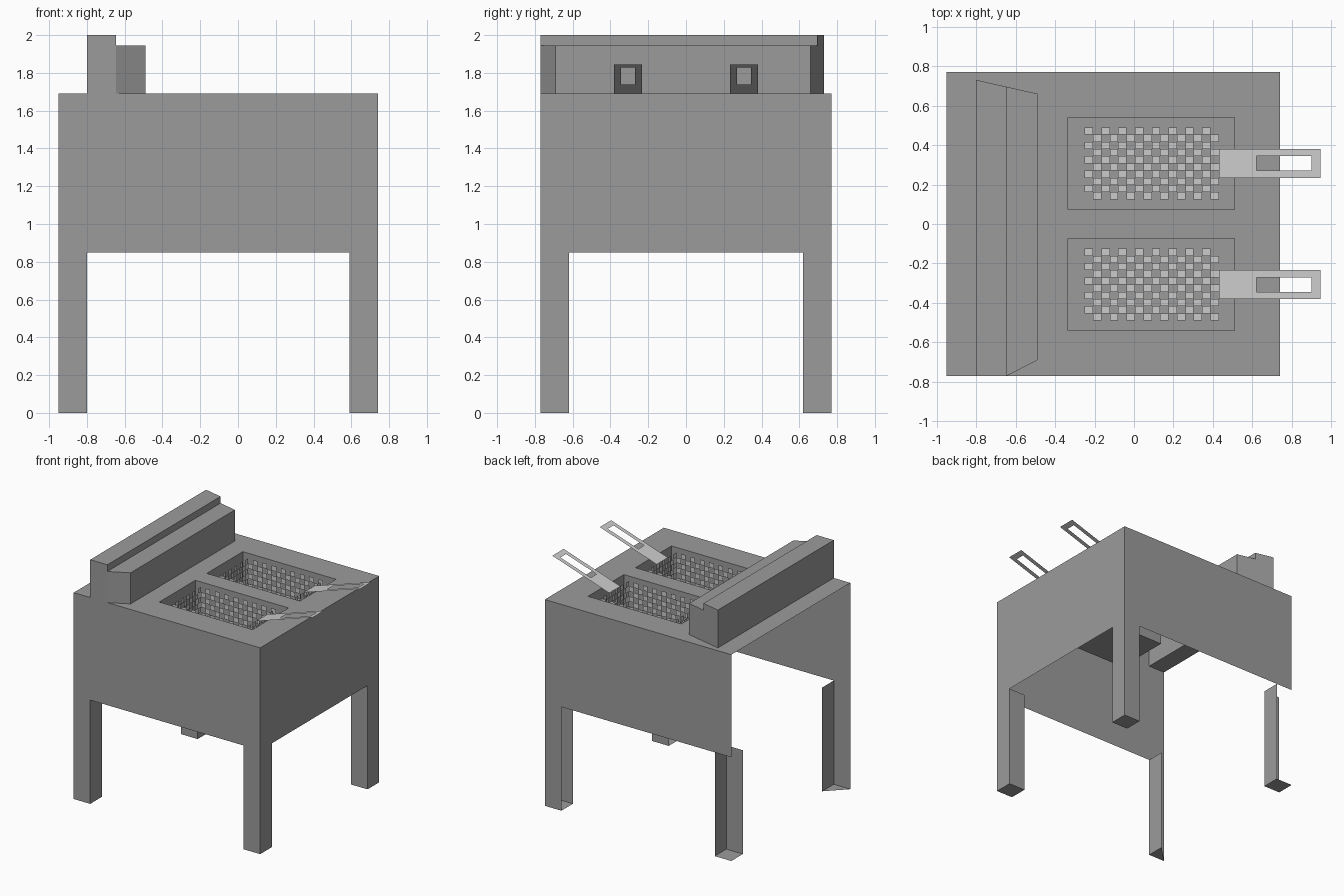
import bpy, bmesh
from mathutils import Vector

if "Cube" in bpy.data.objects:
    bpy.data.objects.remove(bpy.data.objects["Cube"])

X0, X1, Y = -0.95, 0.74, 0.77      # body footprint
TOP, LOW, LEG = 1.69, 0.85, 0.15   # body top, body underside, leg width
WELL_Z = 1.41


def material(name, v):
    m = bpy.data.materials.new(name)
    m.diffuse_color = (v, v, v, 1)
    m.use_nodes = True
    m.node_tree.nodes["Principled BSDF"].inputs["Base Color"].default_value = m.diffuse_color
    return m


DARK = material("dark_grey", 0.33)
LIGHT = material("light_grey", 0.8)


def finish(name, bm, mat):
    me = bpy.data.meshes.new(name)
    bmesh.ops.remove_doubles(bm, verts=bm.verts, dist=1e-5)
    bm.to_mesh(me)
    bm.free()
    me.materials.append(mat)
    ob = bpy.data.objects.new(name, me)
    bpy.context.collection.objects.link(ob)
    return ob


def face(bm, pts):
    return bm.faces.new([bm.verts.new(p) for p in pts])


def wall(bm, a, b, z0, z1):
    # vertical quad; outside is to the right of a -> b
    face(bm, [(*a, z0), (*b, z0), (*b, z1), (*a, z1)])


def rect(x0, x1, y0, y1):
    return [(x0, y0), (x1, y0), (x1, y1), (x0, y1)]


WELLS = [rect(-0.335, 0.51, c - 0.233, c + 0.233) for c in (-0.307, 0.307)]

# Top plate: outline notched around the hollow control box, with two well openings
bm = bmesh.new()
outline = [(X0, -Y), (-0.8, -Y), (-0.8, 0.73), (-0.645, 0.695), (-0.49, 0.66),
           (-0.49, -0.69), (-0.645, -Y), (X1, -Y), (X1, Y), (X0, Y)]
edges = []
for loop in [outline] + WELLS:
    vs = [bm.verts.new((x, y, TOP)) for x, y in loop]
    edges += [bm.edges.new((vs[i - 1], vs[i])) for i in range(len(vs))]
bmesh.ops.triangle_fill(bm, edges=edges, use_beauty=True, normal=(0, 0, 1))
for f in bm.faces:
    f.normal_update()
    if f.normal.z < 0:
        f.normal_flip()
finish("top_plate", bm, DARK)

# Body shell: three walls, open on the left and underneath
bm = bmesh.new()
for a, b in [((X0, -Y), (X1, -Y)), ((X1, -Y), (X1, Y)), ((X1, Y), (X0, Y))]:
    wall(bm, a, b, LOW, TOP)
finish("body_walls", bm, DARK)

# Oil wells
for name, w in zip(("front_well", "back_well"), WELLS):
    bm = bmesh.new()
    face(bm, [(x, y, WELL_Z) for x, y in w])
    for i in range(4):
        wall(bm, w[i], w[i - 1], WELL_Z, TOP)
    finish(name, bm, DARK)


# Legs: sides 0 = front, 1 = right, 2 = back; the left side is always open
def leg(name, x, y, sides, corners):
    bm = bmesh.new()
    c = rect(x, x + LEG, y, y + LEG)
    for s in sides:
        wall(bm, c[s], c[s + 1], 0, LOW)
    face(bm, [(*c[i], 0) for i in reversed(corners)])
    finish(name, bm, DARK)


leg("front_right_leg", X1 - LEG, -Y, (0, 1, 2), (0, 1, 2, 3))
leg("back_right_leg", X1 - LEG, Y - LEG, (0, 1, 2), (0, 1, 2, 3))
leg("back_left_leg", X0, Y - LEG, (0, 1), (0, 1, 2, 3))
leg("front_left_leg", X0, -Y, (0, 1), (0, 1, 2))

# Stepped control box with slanted ends
bm = bmesh.new()
tall = [(-0.8, -Y), (-0.645, -Y), (-0.645, 0.695), (-0.8, 0.73)]
low = [(-0.645, -Y), (-0.49, -0.69), (-0.49, 0.66), (-0.645, 0.695)]
for i in (0, 2, 3):
    wall(bm, tall[i], tall[(i + 1) % 4], TOP, 2.0)
wall(bm, tall[1], tall[2], 1.945, 2.0)
for i in (0, 1, 2):
    wall(bm, low[i], low[i + 1], TOP, 1.945)
face(bm, [(*p, 2.0) for p in tall])
face(bm, [(*p, 1.945) for p in low])
finish("control_box", bm, DARK)


# Checkered mesh panel
def mesh_panel(bm, o, u, v, nu, nv):
    o, u, v = Vector(o), Vector(u) / nu, Vector(v) / nv
    for i in range(nu):
        for j in range(nv):
            if (i + j) % 2:
                p = o + u * i + v * j
                face(bm, [p, p + u, p + u + v, p + v])


# Baskets and their flat looped handles
for side, c in (("front", -0.307), ("back", 0.307)):
    bm = bmesh.new()
    x0, x1, y0, y1, z0, z1 = -0.25, 0.43, c - 0.182, c + 0.182, 1.43, 1.677
    L, W, H = x1 - x0, y1 - y0, z1 - z0
    mesh_panel(bm, (x0, y0, z0), (L, 0, 0), (0, W, 0), 16, 10)
    mesh_panel(bm, (x0, y0, z0), (L, 0, 0), (0, 0, H), 16, 6)
    mesh_panel(bm, (x1, y1, z0), (-L, 0, 0), (0, 0, H), 16, 6)
    mesh_panel(bm, (x1, y0, z0), (0, W, 0), (0, 0, H), 10, 6)
    mesh_panel(bm, (x0, y1, z0), (0, -W, 0), (0, 0, H), 10, 6)
    finish(side + "_basket", bm, LIGHT)

    bm = bmesh.new()
    xs = (0.43, 0.62, 0.898, 0.945)
    ys = [c + d for d in (-0.073, -0.037, 0.037, 0.073)]
    for i in range(3):
        for j in range(3):
            if (i, j) != (1, 1):
                face(bm, [(x, y, z1 + (x - x1) * 0.326)
                          for x, y in rect(xs[i], xs[i + 1], ys[j], ys[j + 1])])
    finish(side + "_handle", bm, LIGHT)
